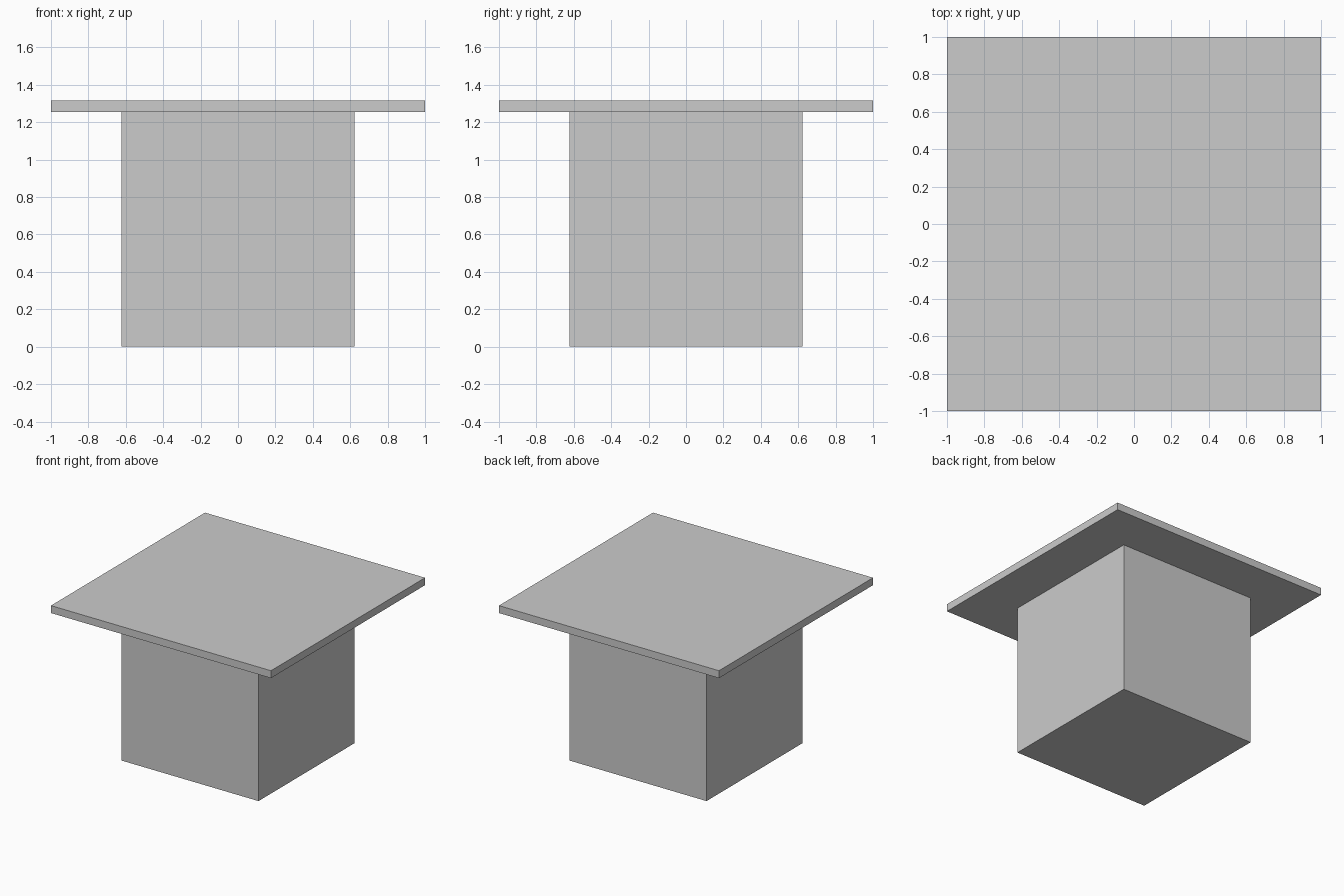
import bpy

if "Cube" in bpy.data.objects:
    bpy.data.objects.remove(bpy.data.objects["Cube"])


def box(name, width, z0, z1):
    """Square block spanning z0 to z1."""
    bpy.ops.mesh.primitive_cube_add(size=1, location=(0, 0, (z0 + z1) / 2))
    ob = bpy.context.object
    ob.name = name
    ob.scale = (width, width, z1 - z0)
    bpy.ops.object.transform_apply(location=False, rotation=False, scale=True)
    return ob


BASE_TOP = 1.255

# Solid block base
box("pedestal", 1.246, 0, BASE_TOP)
# Thin overhanging square slab
box("table_top", 2.0, BASE_TOP, 1.316)
